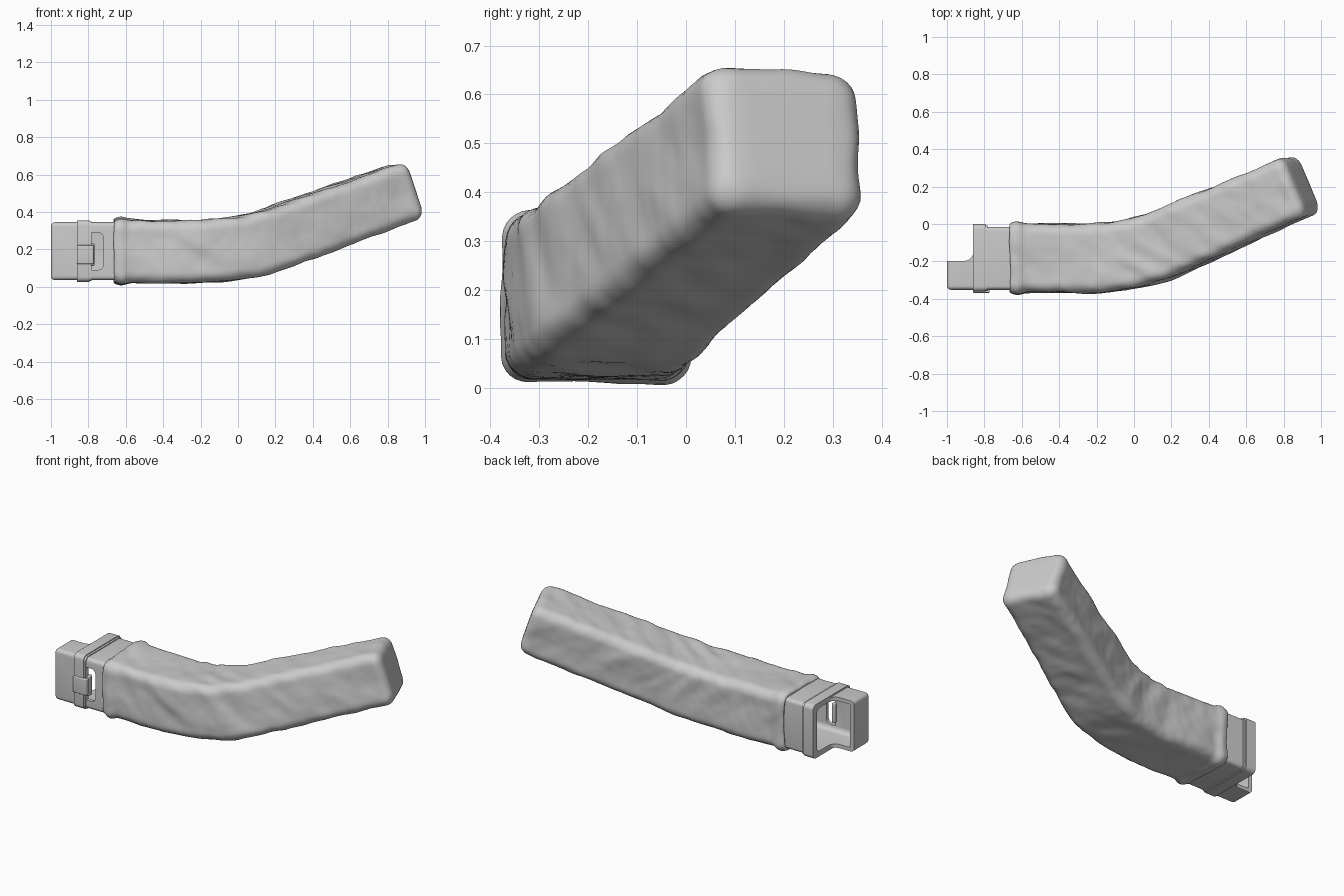
import bpy, bmesh, math
from mathutils import Vector, noise

if "Cube" in bpy.data.objects:
    bpy.data.objects.remove(bpy.data.objects["Cube"])


def make_object(name, bm, angle=35):
    bmesh.ops.recalc_face_normals(bm, faces=bm.faces)
    me = bpy.data.meshes.new(name)
    bm.to_mesh(me)
    bm.free()
    ob = bpy.data.objects.new(name, me)
    bpy.context.collection.objects.link(ob)
    smooth(ob, angle)
    return ob


def smooth(ob, angle=35):
    bpy.ops.object.select_all(action='DESELECT')
    bpy.context.view_layer.objects.active = ob
    ob.select_set(True)
    bpy.ops.object.shade_smooth_by_angle(angle=math.radians(angle))


def rounded_box(name, lo, hi, r, axis=None):
    """Box between two corners; bevel all edges or only those along one axis."""
    bm = bmesh.new()
    bmesh.ops.create_cube(bm, size=1)
    for v in bm.verts:
        v.co = Vector([lo[i] + (v.co[i] + 0.5) * (hi[i] - lo[i]) for i in range(3)])
    edges = [e for e in bm.edges if axis is None or
             abs((e.verts[0].co - e.verts[1].co).normalized()[axis]) > 0.9]
    bmesh.ops.bevel(bm, geom=edges, offset=r, segments=5, profile=0.5, affect='EDGES')
    return make_object(name, bm)


def cut(ob, cutters):
    for c in cutters:
        m = ob.modifiers.new("cut", 'BOOLEAN')
        m.operation, m.solver, m.object = 'DIFFERENCE', 'EXACT', c
        bpy.context.view_layer.objects.active = ob
        bpy.ops.object.modifier_apply(modifier=m.name)
    smooth(ob)


# Sleeve path: straight, soft bend, straight
BEND = Vector((0, -0.183, 0.188))
AXIS = Vector((1, 0, 0))
TIP = Vector((0.90, 0.213, 0.513))
LENGTH = (TIP - BEND).length
DIR = (TIP - BEND).normalized()
SOFT = 0.25


def path(u):
    if u < -SOFT:
        return BEND + u * AXIS, AXIS
    if u > SOFT:
        return BEND + u * DIR, DIR
    t = (u + SOFT) / (2 * SOFT)
    return (BEND - SOFT * (1 - t) ** 2 * AXIS + SOFT * t * t * DIR,
            AXIS.lerp(DIR, t).normalized())


def section(a, b, r):
    """Rounded rectangle points with evenly divided sides."""
    r = max(min(r, a * 0.9, b * 0.9), 0.001)
    pts = []
    corners = [(1, 1), (-1, 1), (-1, -1), (1, -1)]
    for k, (sx, sy) in enumerate(corners):
        arc = [(sx * (a - r) + r * math.cos(math.radians(90 * k + 15 * i)),
                sy * (b - r) + r * math.sin(math.radians(90 * k + 15 * i))) for i in range(7)]
        pts += arc
        nx, ny = corners[(k + 1) % 4]
        end = (nx * (a - r) + r * math.cos(math.radians(90 * k + 90)),
               ny * (b - r) + r * math.sin(math.radians(90 * k + 90)))
        pts += [(arc[-1][0] + (end[0] - arc[-1][0]) * j / 12,
                 arc[-1][1] + (end[1] - arc[-1][1]) * j / 12) for j in range(1, 12)]
    return pts


# Fabric sleeve: tucked lip, puffed hem, body, rounded closed end
rings = [(-0.60, 0.035), (-0.645, 0.03), (-0.659, 0.018), (-0.663, 0.006), (-0.658, 0.0)]
N, R = 120, 0.05
start, stop = -0.65, LENGTH - R
rings += [(start + (stop - start) * i / N, 0.0) for i in range(N + 1)]
rings += [(stop + R * math.sin(math.radians(t)), R * (1 - math.cos(math.radians(t))))
          for t in (15, 30, 45, 60, 75, 90)]
rings += [(LENGTH + 0.002, i) for i in (0.07, 0.09, 0.11, 0.13, 0.145)]
bm = bmesh.new()
loops = []
for u, inset in rings:
    centre, tangent = path(u)
    rot = AXIS.rotation_difference(tangent)
    f = max(0.0, min(1.0, (u - 0.1) / 0.9))
    puff = 0.012 * math.exp(-((u + 0.625) / 0.032) ** 2)
    a = 0.183 - 0.017 * f + puff - inset
    b = 0.167 - 0.010 * f + puff - inset
    loop = []
    for y, z in section(a, b, 0.055 - inset * 0.6):
        out = Vector((0, y / a, z / b)).normalized()
        q = Vector((u, y, z))
        crease = 1.3 if abs(u) < 0.3 else 1.0
        d = 0.008 * noise.noise(q * 5)
        d += 0.006 * crease * noise.noise(Vector((9 * u + 8 * (y + z), 7 * (y - z), 4 * u)))
        d += 0.002 * noise.noise(q * 22)
        slide = 0.007 * noise.noise(Vector((0, y, z)) * 9) if u < -0.62 else 0
        loop.append(bm.verts.new(centre + rot @ (Vector((slide, y, z)) + out * d)))
    loops.append(loop)
for l0, l1 in zip(loops, loops[1:]):
    n = len(l0)
    for i in range(n):
        bm.faces.new((l0[i], l0[(i + 1) % n], l1[(i + 1) % n], l1[i]))
bm.faces.new(loops[-1])
make_object("fabric_sleeve", bm, 80)

# Connector cutters: hollow, stepped end, side slot
hollow = rounded_box("hollow_cutter", (-0.975, -0.33, 0.058), (-0.3, -0.038, 0.322), 0.03, 0)
step = rounded_box("step_cutter", (-1.2, -0.197, -0.2), (-0.86, 0.3, 0.6), 0.045, 2)
slot = rounded_box("slot_cutter", (-0.83, -0.5, 0.09), (-0.72, -0.25, 0.29), 0.028, 1)

# Hollow connector
connector = rounded_box("connector", (-1.0, -0.352, 0.035), (-0.5, -0.015, 0.345), 0.022)
cut(connector, [hollow, step, slot])

# Raised band around the connector, with a lower rim beside it
band = rounded_box("connector_band", (-0.86, -0.361, 0.026), (-0.795, -0.001, 0.355), 0.028, 0)
rim = rounded_box("connector_rim", (-0.81, -0.357, 0.030), (-0.782, -0.008, 0.350), 0.026, 0)
for ring in (band, rim):
    cut(ring, [hollow])

# Latch clip reaching over the slot
rounded_box("latch_clip", (-0.862, -0.368, 0.122), (-0.772, -0.335, 0.222), 0.006)
rounded_box("latch_tab", (-0.79, -0.345, 0.112), (-0.768, -0.31, 0.232), 0.006)

for c in (hollow, step, slot):
    bpy.data.objects.remove(c, do_unlink=True)
